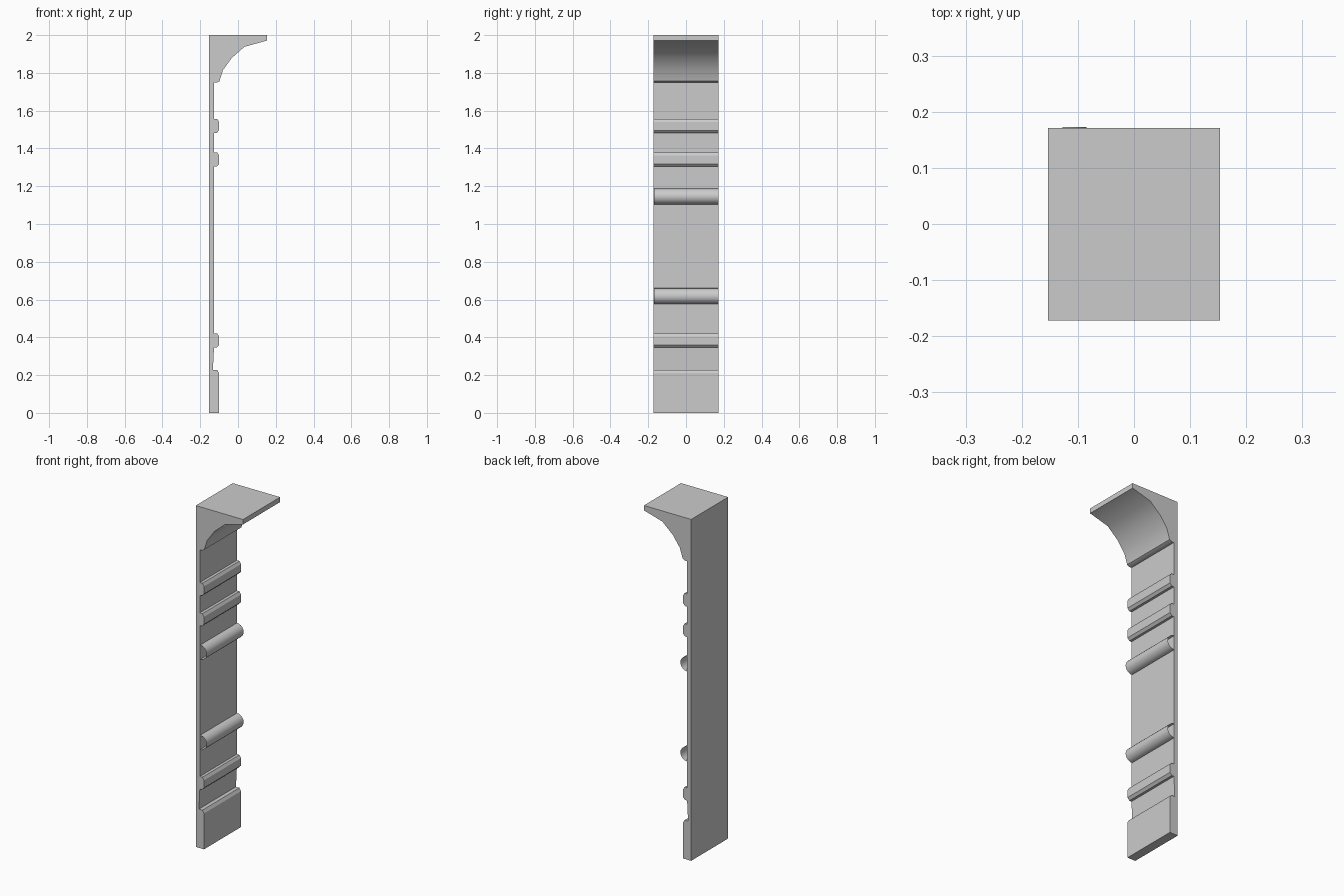
import bpy, math

if "Cube" in bpy.data.objects:
    bpy.data.objects.remove(bpy.data.objects["Cube"])


def sweep(name, profile, y0, y1, closed):
    """Extrude an xz profile (counter-clockwise from the front) along y."""
    n = len(profile)
    verts = [(x, y0, z) for x, z in profile] + [(x, y1, z) for x, z in profile]
    faces = []
    for i in range(n if closed else n - 1):
        j = (i + 1) % n
        faces.append((i, i + n, j + n, j))
    if closed:
        faces.append(tuple(range(n)))
        faces.append(tuple(reversed(range(n, 2 * n))))
    mesh = bpy.data.meshes.new(name)
    mesh.from_pydata(verts, [], faces)
    mesh.update()
    ob = bpy.data.objects.new(name, mesh)
    bpy.context.collection.objects.link(ob)
    bpy.ops.object.select_all(action='DESELECT')
    ob.select_set(True)
    bpy.context.view_layer.objects.active = ob
    bpy.ops.object.shade_smooth_by_angle(angle=math.radians(30))
    return ob


BACK, PANEL, FACE = -0.153, -0.127, -0.10


def moulding(z):
    """Chamfered strip standing out from the panel, bottom edge at z."""
    return [(PANEL, z), (-0.113, z), (FACE, z + 0.014), (FACE, z + 0.058),
            (-0.11, z + 0.074), (PANEL, z + 0.074)]


# Wall panel: skirting, three mouldings, coved cornice
profile = [(BACK, 0), (FACE, 0), (FACE, 0.21), (-0.11, 0.227), (-0.133, 0.227)]
for z in (0.346, 1.304, 1.482):
    profile += moulding(z)
profile += [(PANEL, 1.748), (-0.113, 1.748), (-0.098, 1.756), (-0.08, 1.814),
            (-0.034, 1.878), (0.034, 1.938), (0.153, 1.971), (0.153, 2), (BACK, 2)]
sweep("wall_panel", profile, -0.172, 0.171, True)

# Half-round rails with open ends
R = 0.042
for name, zc in (("lower_rail", 0.618), ("upper_rail", 1.146)):
    arc = [(PANEL + R * math.cos(a), zc + R * math.sin(a))
           for a in (math.pi * (i / 10 - 0.5) for i in range(11))]
    sweep(name, arc, -0.169, 0.173, False)
